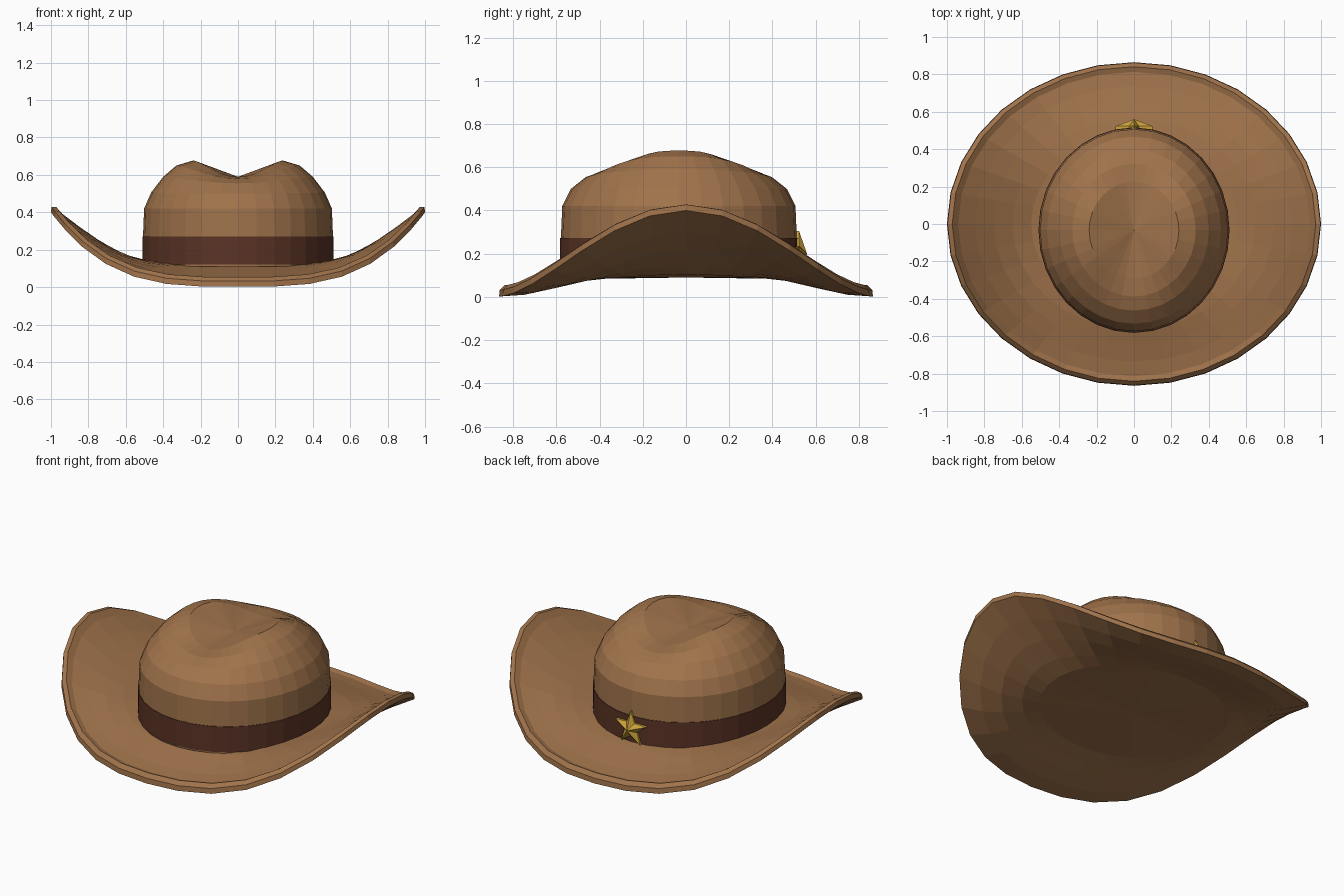
import bpy, bmesh, math

if "Cube" in bpy.data.objects:
    bpy.data.objects.remove(bpy.data.objects["Cube"])

N = 32  # sides around the hat


def material(name, rgb):
    m = bpy.data.materials.new(name)
    m.diffuse_color = (*rgb, 1)
    m.use_nodes = True
    m.node_tree.nodes["Principled BSDF"].inputs["Base Color"].default_value = m.diffuse_color
    return m


felt = material("felt", (0.35, 0.17, 0.07))
leather = material("leather", (0.105, 0.034, 0.019))
gold = material("gold", (0.60, 0.36, 0.045))


def make(name, verts, faces, mat):
    me = bpy.data.meshes.new(name)
    me.from_pydata(verts, [], faces)
    me.materials.append(mat)
    ob = bpy.data.objects.new(name, me)
    bpy.context.collection.objects.link(ob)
    return ob


def loft(name, rings, point, mat, start=None, end=None):
    """Join rings of N points; optional start/end points close with fans."""
    verts = [point(r, 2 * math.pi * i / N) for r in rings for i in range(N)]
    faces = []
    for k in range(len(rings) - 1):
        for i in range(N):
            a, b = k * N + i, k * N + (i + 1) % N
            faces.append((a, b, b + N, a + N))
    if start:
        verts.append(start)
        faces += [((i + 1) % N, i, len(verts) - 1) for i in range(N)]
    if end:
        o = (len(rings) - 1) * N
        verts.append(end)
        faces += [(o + i, o + (i + 1) % N, len(verts) - 1) for i in range(N)]
    return make(name, verts, faces, mat)


# Brim: sides roll up, front and back dip; underside, rim, then top surface
def brim_point(ring, a):
    u, dz = ring
    c, s = math.cos(a), math.sin(a)
    rise = max(0, (u - 0.48) / 0.52) ** 1.45
    v = min(1, max(0, (u - 0.45) / 0.52))
    drop = v * v * (3 - 2 * v)
    f = abs(c) ** 3.4
    z = 0.09 + 0.31 * f * rise - 0.088 * (1 - f) * drop
    return (u * c, 0.865 * u * s, max(0, z + dz))


loft("brim", [(0.54, 0), (0.64, 0), (0.76, 0), (0.88, 0), (1, 0), (0.997, 0.03),
              (0.972, 0.052), (0.94, 0.043), (0.85, 0.045), (0.75, 0.045),
              (0.65, 0.043), (0.55, 0.04), (0.44, 0.04)],
     brim_point, felt, start=(0, 0, 0.09))


# Crown: domed oval with a front-to-back crease pressed into the top
def crown_point(ring, a):
    r, z, dip = ring
    c, s = math.cos(a), math.sin(a)
    return (r * c, -0.033 + 1.075 * r * s, z - dip * abs(s) ** 3)


loft("crown", [(0.505, 0.11, 0), (0.508, 0.27, 0), (0.502, 0.42, 0),
               (0.465, 0.505, 0.005), (0.40, 0.59, 0.035), (0.33, 0.65, 0.07),
               (0.24, 0.677, 0.088)],
     crown_point, felt, end=(0, -0.033, 0.59))

# Hat band
loft("hat_band", [(0.50, 0.12, 0), (0.511, 0.12, 0), (0.511, 0.272, 0), (0.50, 0.272, 0)],
     crown_point, leather)

# Star badge: raised five-pointed star on the back of the band
verts = []
for y in (0.50, 0.523):
    for i in range(10):
        r = 0.105 if i % 2 == 0 else 0.045
        a = math.pi * i / 5
        verts.append((-r * math.sin(a), y, 0.2 + r * math.cos(a)))
verts += [(0, 0.56, 0.2), (0, 0.50, 0.2)]
faces = []
for i in range(10):
    j = (i + 1) % 10
    faces += [(j, i, i + 10, j + 10), (j + 10, i + 10, 20), (i, j, 21)]
star = make("star_badge", verts, faces, gold)
bm = bmesh.new()
bm.from_mesh(star.data)
bmesh.ops.recalc_face_normals(bm, faces=bm.faces)
bm.to_mesh(star.data)
bm.free()
